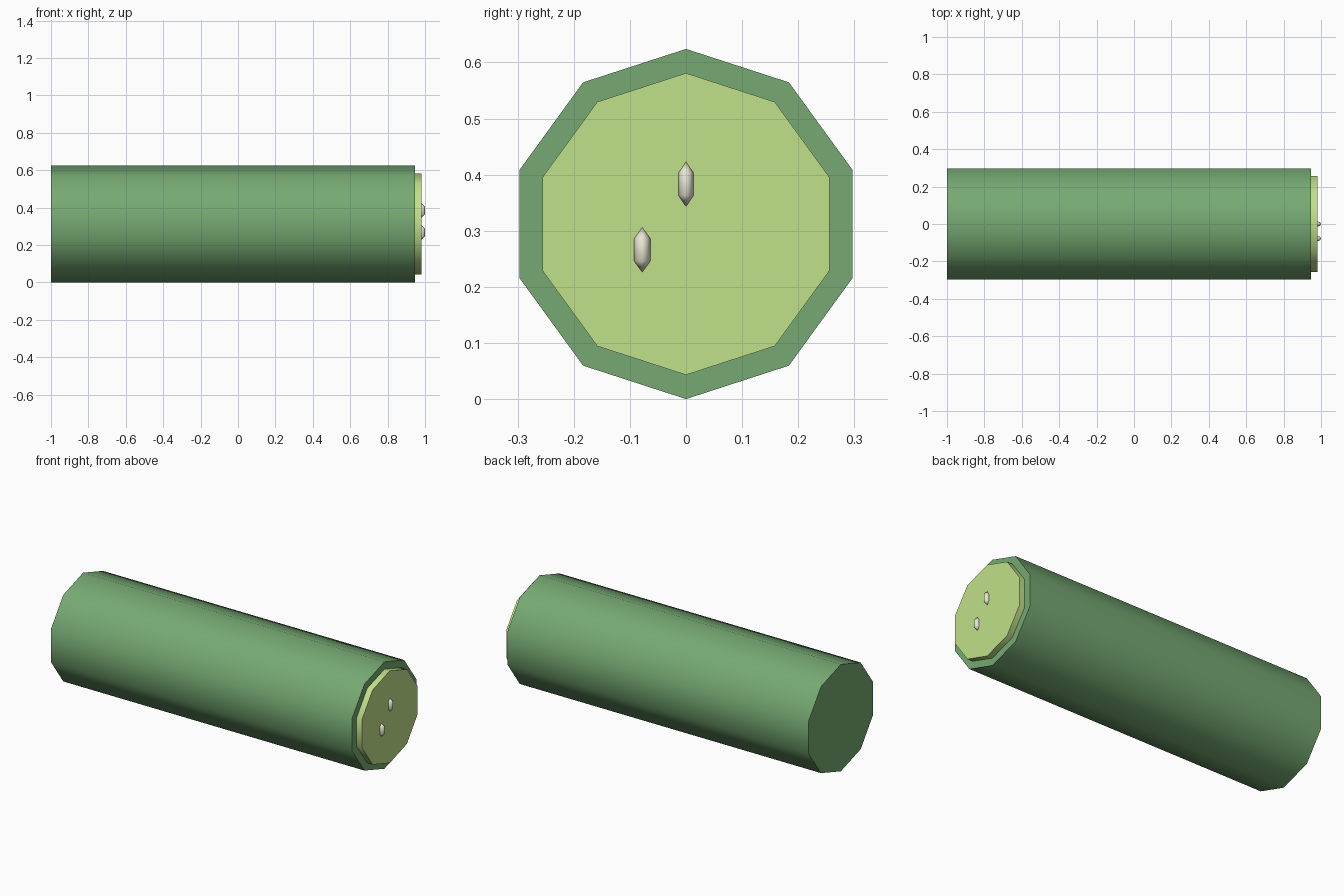
import bpy
import math

if "Cube" in bpy.data.objects:
    bpy.data.objects.remove(bpy.data.objects["Cube"])

R = 0.312          # outer radius, also the height of the centre line
SIDES = 10


def material(name, rgb):
    mat = bpy.data.materials.new(name)
    mat.diffuse_color = (*rgb, 1.0)
    mat.use_nodes = True
    mat.node_tree.nodes["Principled BSDF"].inputs["Base Color"].default_value = mat.diffuse_color
    return mat


def ten_sided_log(name, radius, x0, x1, mat):
    # Cylinder along x with one corner pointing straight up
    bpy.ops.mesh.primitive_cylinder_add(
        vertices=SIDES, radius=radius, depth=x1 - x0,
        location=((x0 + x1) / 2, 0, R), rotation=(0, math.pi / 2, 0))
    ob = bpy.context.object
    ob.name = name
    # Corner position differs by a half step between y and z axes
    top = max((ob.data.vertices), key=lambda v: abs(v.co.x))
    offset = math.atan2(top.co.y, top.co.x)
    if abs(abs(top.co.x) - radius) > 1e-4:
        for v in ob.data.vertices:
            x, y = v.co.x, v.co.y
            v.co.x = x * math.cos(offset) + y * math.sin(offset)
            v.co.y = -x * math.sin(offset) + y * math.cos(offset)
    bpy.ops.object.transform_apply(location=False, rotation=True, scale=True)
    bpy.ops.object.shade_smooth_by_angle(angle=math.radians(45))
    ob.data.materials.append(mat)
    return ob


def seed(name, y, z, half_width, mat):
    # Pointed low-poly seed, two rings of corners at half height
    bpy.ops.mesh.primitive_uv_sphere_add(segments=8, ring_count=3, radius=1,
                                         location=(0.98, y, z))
    ob = bpy.context.object
    ob.name = name
    ring = math.sin(math.pi / 3)
    ob.scale = (0.02 / ring, half_width / ring, 0.04)
    bpy.ops.object.transform_apply(location=False, rotation=False, scale=True)
    bpy.ops.object.shade_smooth()
    ob.data.materials.append(mat)
    return ob


skin_mat = material("skin_green", (0.18, 0.40, 0.17))
flesh_mat = material("flesh_green", (0.53, 0.75, 0.25))
seed_mat = material("seed_cream", (0.80, 0.80, 0.66))

# Skin
ten_sided_log("cucumber_skin", R, -1.0, 0.945, skin_mat)
# Cut flesh face
ten_sided_log("cut_flesh", 0.269, 0.92, 0.98, flesh_mat)
# Seeds
seed("seed_upper", 0.0, 0.383, 0.0135, seed_mat)
seed("seed_lower", -0.078, 0.266, 0.0145, seed_mat)
